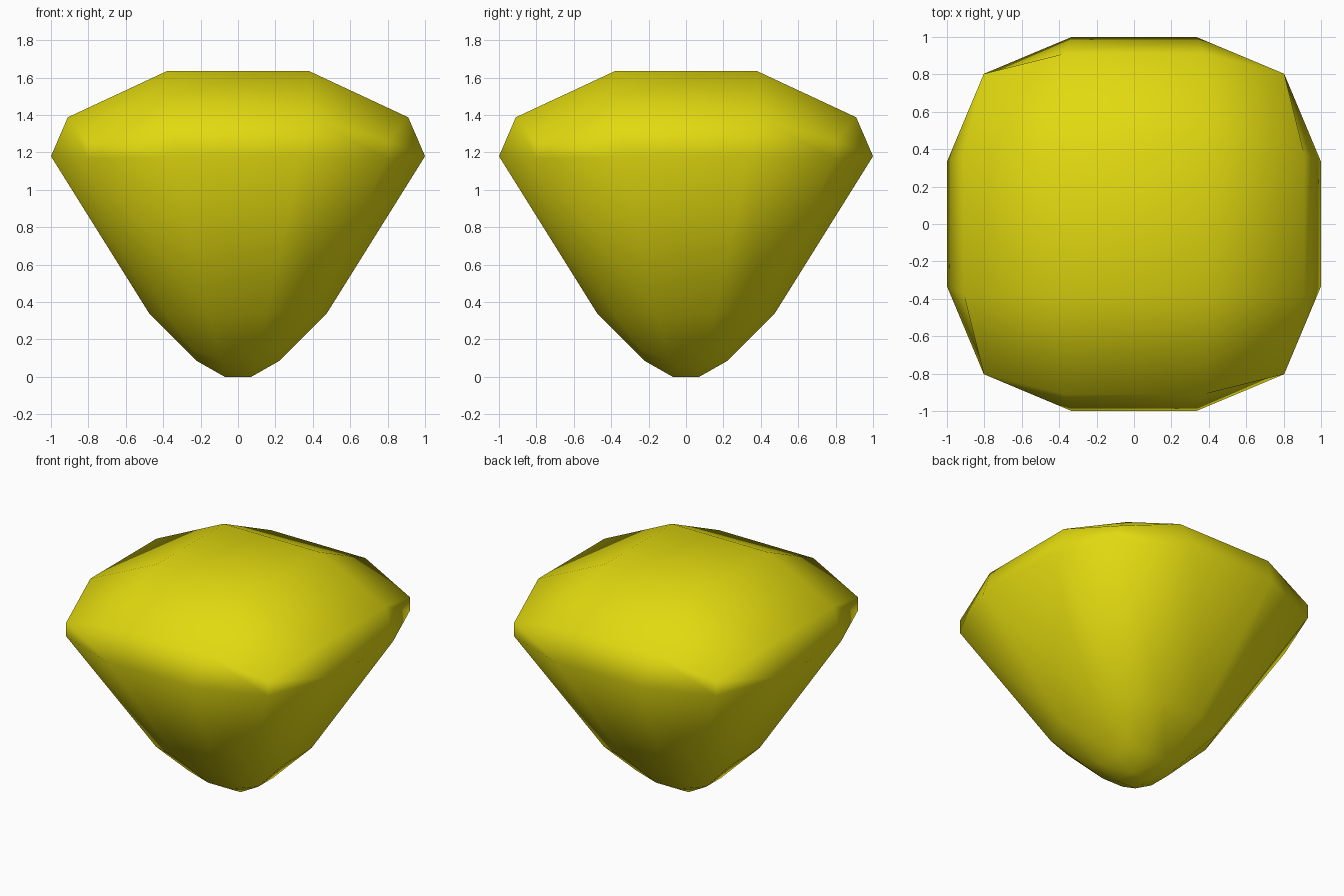
import bpy, bmesh

default = bpy.data.objects.get("Cube")
if default:
    bpy.data.objects.remove(default, do_unlink=True)

# Single glossy yellow colour
yellow = bpy.data.materials.new("gem yellow")
yellow.use_nodes = True
colour = (0.76, 0.70, 0.005, 1)
yellow.diffuse_color = colour
yellow.node_tree.nodes["Principled BSDF"].inputs["Base Color"].default_value = colour

# Each layer, bottom to top: (side reach, side half width, side z, corner reach, corner z)
LAYERS = [
    (0.22, 0.085, 0.085, 0.235, 0.14),
    (0.475, 0.158, 0.34, 0.383, 0.325),
    (1.0, 0.333, 1.18, 0.803, 1.166),
    (0.91, 0.375, 1.388, 0.803, 1.263),
]
# Inner square of each cap: (half width, z)
CAPS = {0: (0.07, 0.0), 3: (0.38, 1.635)}


def sign(v):
    return 1 if v > 0 else -1


def shape(co):
    """Move a point of the gridded cube to its place on the gem."""
    layer = round((co.z + 1) * 1.5)
    reach, half, side_z, corner, corner_z = LAYERS[layer]
    x_outer, y_outer = abs(co.x) > 0.9, abs(co.y) > 0.9
    if x_outer and y_outer:
        x, y, z = corner, corner, corner_z
    elif x_outer:
        x, y, z = reach, half, side_z
    elif y_outer:
        x, y, z = half, reach, side_z
    else:
        x, z = CAPS[layer]
        y = x
    return sign(co.x) * x, sign(co.y) * y, z


# Gem body: cube with a three by three grid per side, rounded and tapered
bm = bmesh.new()
bmesh.ops.create_cube(bm, size=2)
bmesh.ops.subdivide_edges(bm, edges=bm.edges[:], cuts=2, use_grid_fill=True)
for v in bm.verts:
    v.co = shape(v.co.copy())
bmesh.ops.recalc_face_normals(bm, faces=bm.faces[:])
for f in bm.faces:
    f.smooth = True

mesh = bpy.data.meshes.new("gem_body")
bm.to_mesh(mesh)
bm.free()
mesh.materials.append(yellow)
gem = bpy.data.objects.new("gem_body", mesh)
bpy.context.collection.objects.link(gem)
